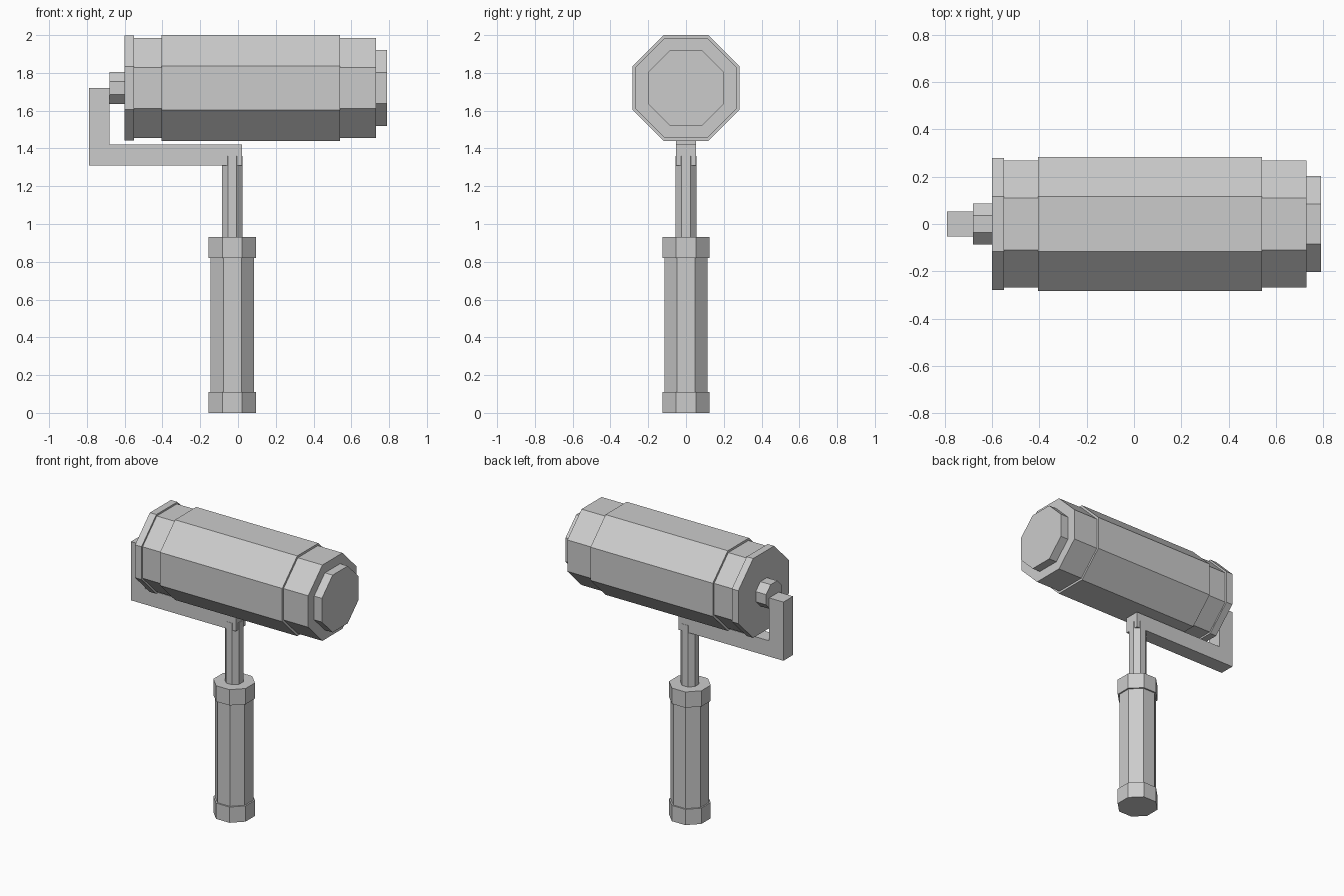
import bpy, bmesh, math

if "Cube" in bpy.data.objects:
    bpy.data.objects.remove(bpy.data.objects["Cube"])

grey = bpy.data.materials.new("plain grey")
grey.diffuse_color = (0.6, 0.6, 0.6, 1)
grey.use_nodes = True
grey.node_tree.nodes["Principled BSDF"].inputs["Base Color"].default_value = grey.diffuse_color

ROLLER_Z = 1.72
HANDLE_X = -0.03


def finish(name, bm):
    bmesh.ops.recalc_face_normals(bm, faces=bm.faces)
    mesh = bpy.data.meshes.new(name)
    bm.to_mesh(mesh)
    bm.free()
    mesh.materials.append(grey)
    obj = bpy.data.objects.new(name, mesh)
    bpy.context.collection.objects.link(obj)
    return obj


def octagon_stack(name, profile, place):
    """Closed eight-sided solid from (position, half width) steps, flats facing the axes."""
    bm = bmesh.new()
    rings = []
    for t, half in profile:
        r = half / math.cos(math.pi / 8)
        angles = [math.pi / 8 + i * math.pi / 4 for i in range(8)]
        rings.append([bm.verts.new(place(t, r * math.cos(a), r * math.sin(a))) for a in angles])
    for low, high in zip(rings, rings[1:]):
        for i in range(8):
            j = (i + 1) % 8
            bm.faces.new((low[i], low[j], high[j], high[i]))
    bm.faces.new(rings[0])
    bm.faces.new(rings[-1])
    return finish(name, bm)


def steps(*segments):
    """Turn (start, end, half width) segments into a stepped profile."""
    return [(t, half) for start, end, half in segments for t in (start, end)]


def upright(t, u, v):
    return (HANDLE_X + u, v, t)


def sideways(t, u, v):
    return (t, u * 1.01, ROLLER_Z + v)


# Handle with two end collars, and the thin stem above it
octagon_stack("handle", steps((0, 0.11, 0.125), (0.11, 0.82, 0.115), (0.82, 0.93, 0.125)), upright)
octagon_stack("stem", steps((0.92, 1.36, 0.055)), upright)

# L-shaped frame carrying the roller
outline = [(-0.79, 1.31), (0.02, 1.31), (0.02, 1.42), (-0.68, 1.42), (-0.68, 1.72), (-0.79, 1.72)]
bm = bmesh.new()
face = bm.faces.new([bm.verts.new((x, -0.053, z)) for x, z in outline])
sweep = bmesh.ops.extrude_face_region(bm, geom=[face], use_keep_orig=True)
moved = [v for v in sweep["geom"] if isinstance(v, bmesh.types.BMVert)]
bmesh.ops.translate(bm, verts=moved, vec=(0, 0.106, 0))
finish("frame", bm)

# Axle pin and stepped roller
octagon_stack("axle_pin", steps((-0.68, -0.59, 0.086)), sideways)
octagon_stack("roller", steps((-0.60, -0.55, 0.277), (-0.55, -0.405, 0.265),
                              (-0.405, 0.54, 0.28), (0.54, 0.73, 0.265),
                              (0.73, 0.79, 0.20)), sideways)
